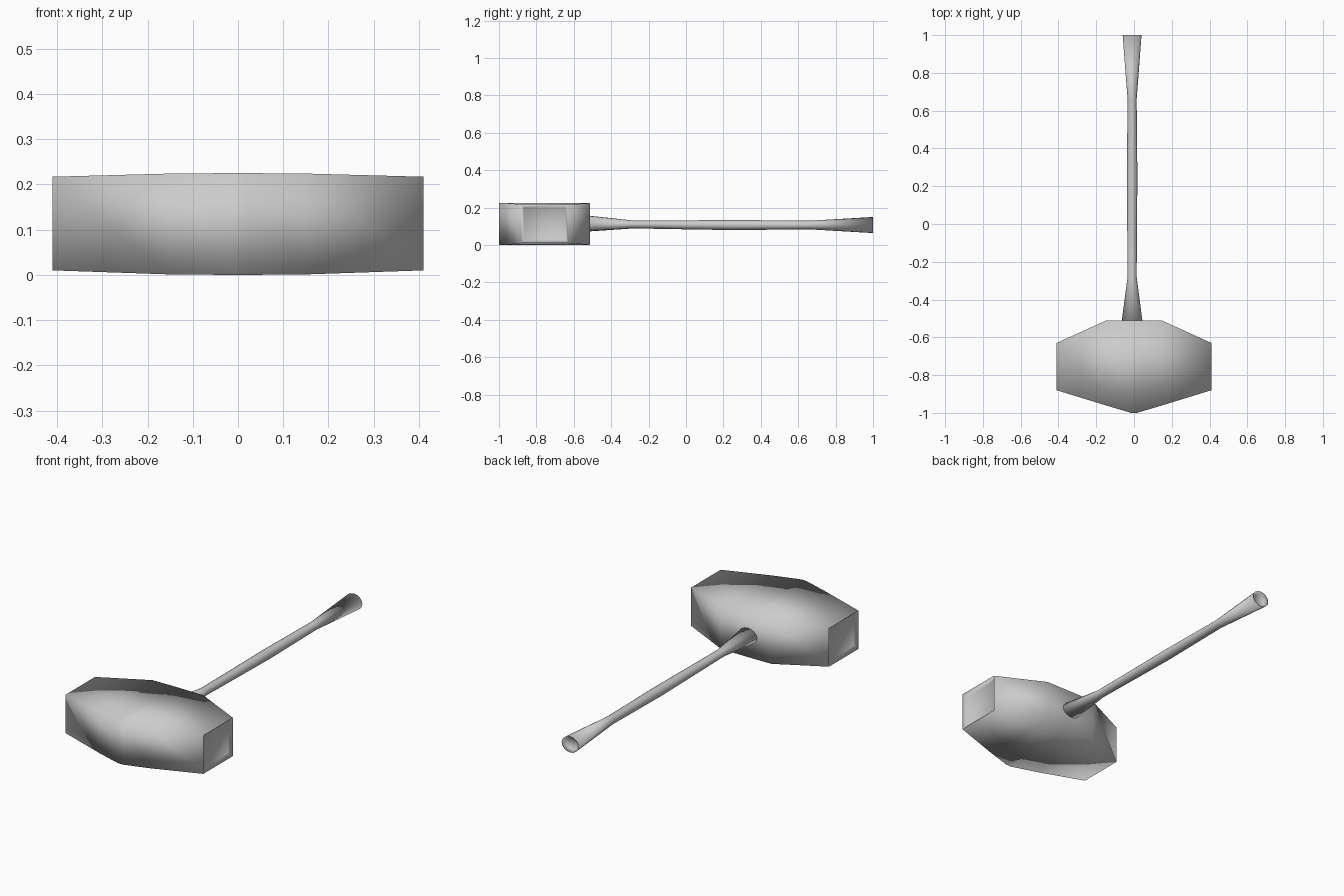
import bpy, bmesh, math

if "Cube" in bpy.data.objects:
    bpy.data.objects.remove(bpy.data.objects["Cube"])


def loft(name, rings):
    """Skin a list of equal-length point rings and cap both ends."""
    bm = bmesh.new()
    rows = [[bm.verts.new(p) for p in ring] for ring in rings]
    n = len(rows[0])
    for a, b in zip(rows, rows[1:]):
        for i in range(n):
            j = (i + 1) % n
            bm.faces.new((a[i], a[j], b[j], b[i]))
    bm.faces.new(rows[0])
    bm.faces.new(rows[-1])
    bmesh.ops.recalc_face_normals(bm, faces=bm.faces)
    mesh = bpy.data.meshes.new(name)
    bm.to_mesh(mesh)
    bm.free()
    mesh.shade_smooth()
    obj = bpy.data.objects.new(name, mesh)
    bpy.context.collection.objects.link(obj)
    return obj


# Hammer head: half sections (x, y front, y back, z low, z high), mirrored in x
# The last section is the slightly dished striking face
half = [
    (0.015, -1.0, -0.512, 0.0, 0.225),
    (0.15, -0.96, -0.512, 0.001, 0.224),
    (0.41, -0.88, -0.63, 0.01, 0.217),
    (0.392, -0.868, -0.643, 0.03, 0.2),
]
sections = [(-s[0], *s[1:]) for s in reversed(half)] + half
loft("hammer_head", [
    [(x, f, lo), (x, b, lo), (x, b, hi), (x, f, hi)]
    for x, f, b, lo, hi in sections
])

# Handle: oval rings (y, x radius, z radius, z centre) with flared ends and dished butt
SIDES = 16
profile = [
    (-0.53, 0.057, 0.043, 0.115),
    (-0.28, 0.024, 0.021, 0.110),
    (0.00, 0.026, 0.024, 0.108),
    (0.25, 0.028, 0.027, 0.107),
    (0.66, 0.024, 0.023, 0.107),
    (1.00, 0.050, 0.043, 0.107),
    (0.98, 0.038, 0.032, 0.107),
]
loft("handle", [
    [(-0.01 + rx * math.cos(2 * math.pi * i / SIDES), y,
      zc + rz * math.sin(2 * math.pi * i / SIDES)) for i in range(SIDES)]
    for y, rx, rz, zc in profile
])
